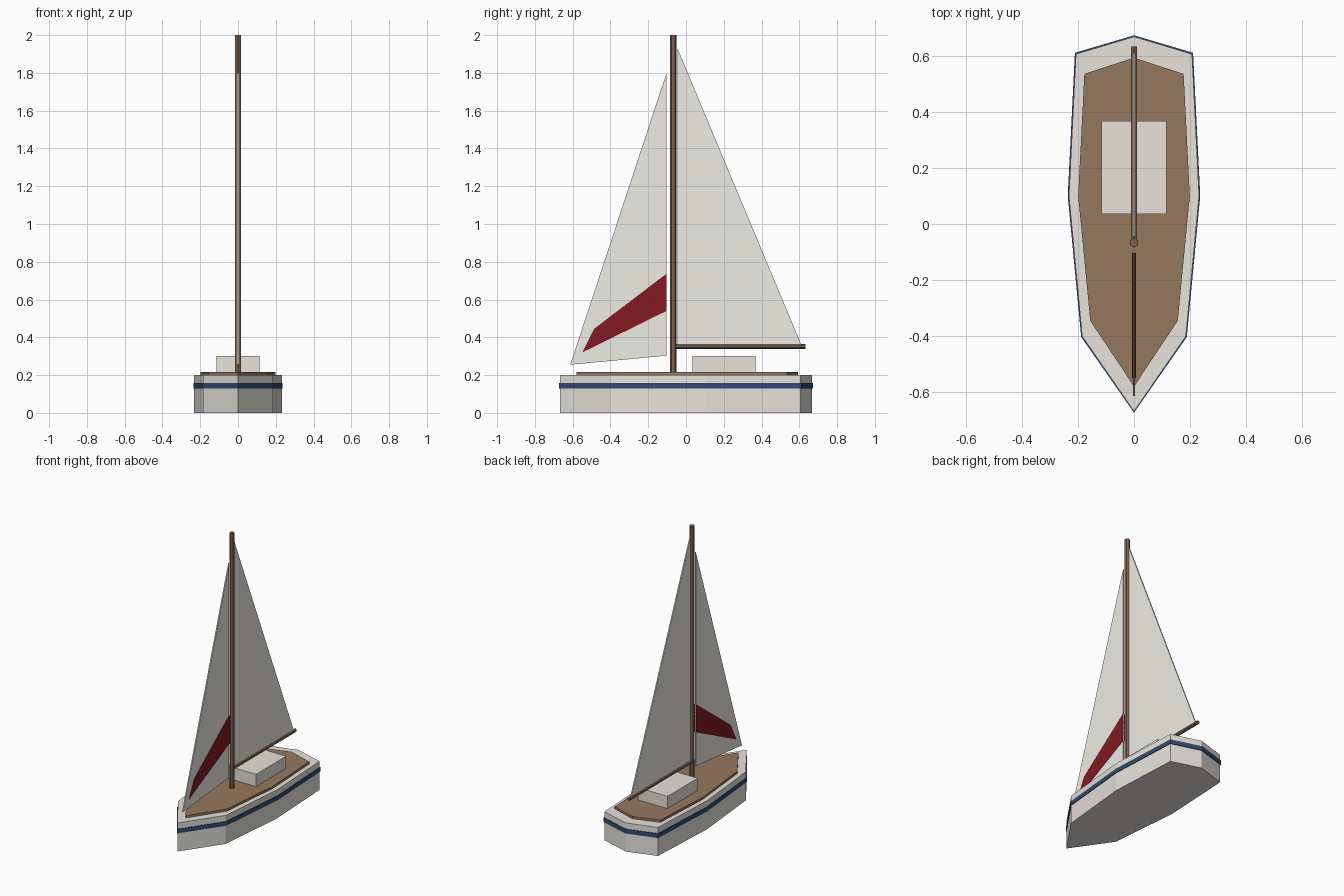
import bpy, bmesh, math
from mathutils import Vector

if "Cube" in bpy.data.objects:
    bpy.data.objects.remove(bpy.data.objects["Cube"])


def material(name, color):
    m = bpy.data.materials.new(name)
    m.diffuse_color = (*color, 1)
    m.use_nodes = True
    m.node_tree.nodes["Principled BSDF"].inputs["Base Color"].default_value = m.diffuse_color
    return m


WHITE = material("off_white", (0.80, 0.77, 0.72))
CLOTH = material("sail_cloth", (0.85, 0.84, 0.79))
TEAK = material("teak", (0.30, 0.19, 0.11))
SPAR = material("spar_wood", (0.20, 0.12, 0.08))
NAVY = material("navy", (0.03, 0.07, 0.16))
RED = material("dark_red", (0.22, 0.01, 0.015))


def prism(name, points, extrude, mat):
    """Closed solid from a flat outline pushed along a vector."""
    bm = bmesh.new()
    face = bm.faces.new([bm.verts.new(p) for p in points])
    ext = bmesh.ops.extrude_face_region(bm, geom=[face], use_keep_orig=True)
    bmesh.ops.translate(bm, vec=Vector(extrude),
                        verts=[g for g in ext["geom"] if isinstance(g, bmesh.types.BMVert)])
    bmesh.ops.recalc_face_normals(bm, faces=bm.faces)
    mesh = bpy.data.meshes.new(name)
    bm.to_mesh(mesh)
    bm.free()
    ob = bpy.data.objects.new(name, mesh)
    bpy.context.collection.objects.link(ob)
    mesh.materials.append(mat)
    return ob


def plan(name, half, z0, z1, mat):
    """Mirror a half outline (bow to stern) and raise it from z0 to z1."""
    outline = half + [(-x, y) for x, y in reversed(half) if x > 0]
    return prism(name, [(x, y, z0) for x, y in outline], (0, 0, z1 - z0), mat)


def sheet(name, profile, thickness, mat):
    """Thin panel on the centre plane, profile given as (y, z)."""
    return prism(name, [(-thickness / 2, y, z) for y, z in profile], (thickness, 0, 0), mat)


def spar(name, start, end, radius, mat):
    """Six-sided pole between two points."""
    a, b = Vector(start), Vector(end)
    bpy.ops.mesh.primitive_cylinder_add(vertices=6, radius=radius, depth=(b - a).length,
                                        location=(a + b) / 2)
    ob = bpy.context.object
    ob.name = name
    if abs((b - a).y) > abs((b - a).z):
        ob.rotation_euler.x = math.pi / 2
    ob.data.materials.append(mat)
    return ob


# Hull, side stripe and deck
hull = [(0, -0.668), (0.185, -0.40), (0.232, 0.10), (0.207, 0.606), (0, 0.668)]
plan("hull", hull, 0, 0.20, WHITE)
plan("hull_stripe", [(x * 1.018, y * 1.007) for x, y in hull], 0.128, 0.158, NAVY)
plan("deck", [(0, -0.58), (0.156, -0.345), (0.199, 0.10), (0.177, 0.535), (0, 0.593)],
     0.19, 0.216, TEAK)

# Cabin
plan("cabin", [(0.115, 0.035), (0.115, 0.368)], 0.20, 0.302, WHITE)

# Mast and boom
spar("mast", (0, -0.067, 0.20), (0, -0.067, 2.0), 0.017, SPAR)
spar("boom", (0, -0.067, 0.352), (0, 0.633, 0.352), 0.013, SPAR)

# Sails and the red band on the jib
sheet("mainsail", [(-0.045, 1.93), (-0.045, 0.355), (0.613, 0.355)], 0.008, CLOTH)
sheet("jib", [(-0.103, 1.80), (-0.613, 0.255), (-0.103, 0.303)], 0.008, CLOTH)
sheet("jib_band", [(-0.103, 0.737), (-0.487, 0.445), (-0.549, 0.32), (-0.103, 0.54)],
      0.013, RED)
